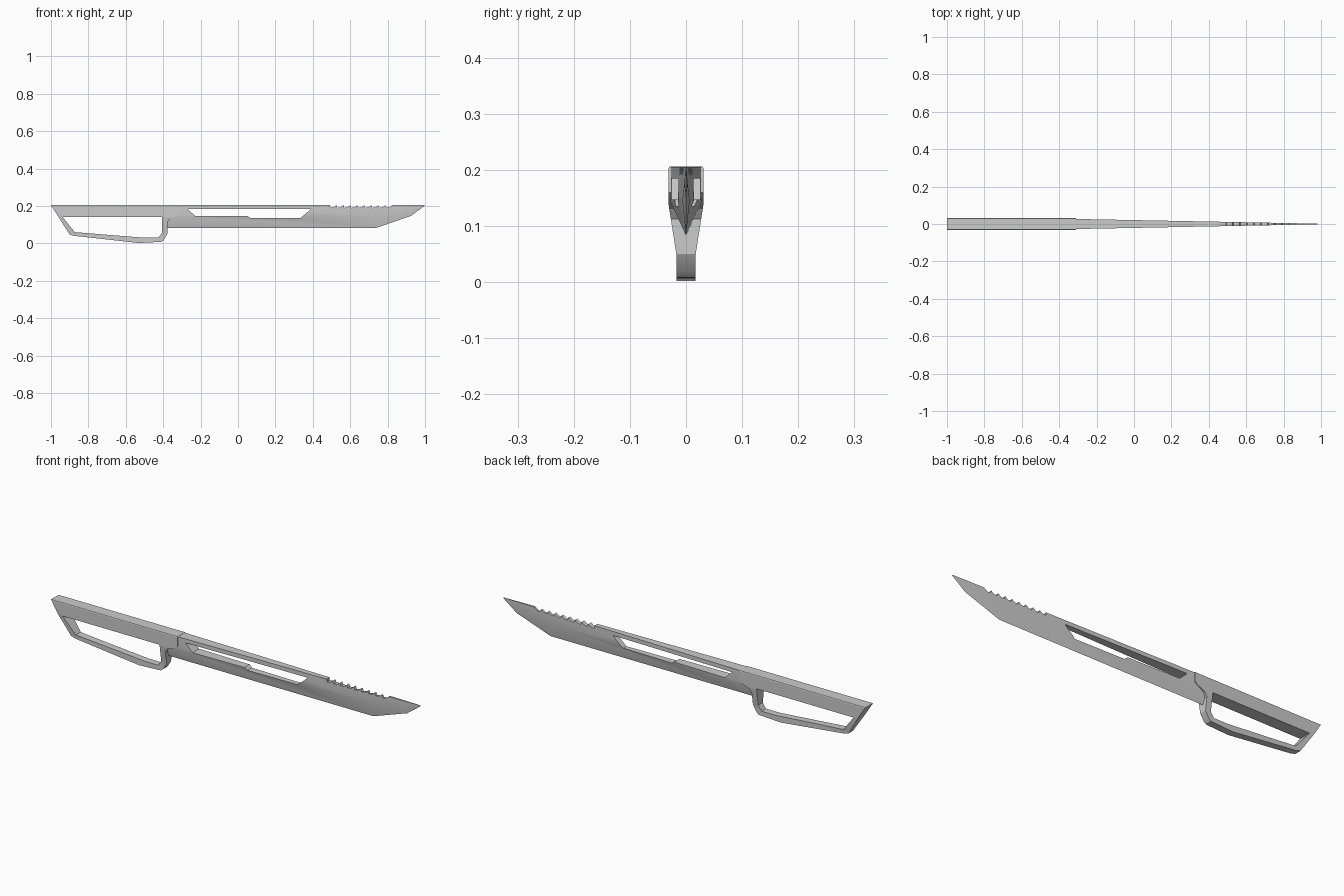
import bpy, bmesh, math

if "Cube" in bpy.data.objects:
    bpy.data.objects.remove(bpy.data.objects["Cube"])


def loft(name, rings):
    """Closed solid through equal-sized rings of points."""
    bm = bmesh.new()
    vs = [[bm.verts.new(p) for p in r] for r in rings]
    n = len(vs[0])
    for a, b in zip(vs, vs[1:]):
        for i in range(n):
            j = (i + 1) % n
            bm.faces.new((a[i], a[j], b[j], b[i]))
    bm.faces.new(vs[0])
    bm.faces.new(vs[-1])
    bmesh.ops.recalc_face_normals(bm, faces=bm.faces)
    me = bpy.data.meshes.new(name)
    bm.to_mesh(me)
    bm.free()
    ob = bpy.data.objects.new(name, me)
    bpy.context.collection.objects.link(ob)
    return ob


def prism(name, pts, w=0.1):
    """Side outline (x, z) extruded across y."""
    return loft(name, [[(x, y, z) for x, z in pts] for y in (-w, w)])


def boolean(ob, cutter, op='DIFFERENCE'):
    m = ob.modifiers.new(op.lower(), 'BOOLEAN')
    m.operation, m.solver, m.object = op, 'EXACT', cutter
    bpy.context.view_layer.objects.active = ob
    bpy.ops.object.modifier_apply(modifier=m.name)
    bpy.data.objects.remove(cutter)


def smooth(ob, angle):
    bpy.ops.object.select_all(action='DESELECT')
    ob.select_set(True)
    bpy.context.view_layer.objects.active = ob
    bpy.ops.object.shade_smooth_by_angle(angle=math.radians(angle))


TOP = 0.205

# Blade: flat spine tapering to a sharp lower edge and a clipped point
sections = [(-0.39, 0.0285, 0.145, 0.083), (0.74, 0.0065, 0.145, 0.083),
            (0.925, 0.003, 0.175, 0.147), (0.998, 0.0008, 0.203, 0.201)]
blade = loft("blade", [[(x, -w, TOP), (x, -w, s), (x, 0, e), (x, w, s), (x, w, TOP)]
                       for x, w, s, e in sections])

# Lightening slot through the blade
boolean(blade, prism("slot_cutter", [(-0.27, 0.185), (0.39, 0.185), (0.375, 0.17), (0.335, 0.136),
                                     (0.065, 0.136), (0.05, 0.147), (-0.23, 0.147)]))

# Saw teeth along the spine
teeth, step, count = [(0.49, 0.23)], 0.0375, 9
for i in range(count):
    x = 0.49 + i * step
    teeth += [(x + 0.004, 0.190), (x + 0.022, 0.193), (x + step - 0.002, TOP - 0.001)]
teeth.append((0.49 + count * step, 0.23))
boolean(blade, prism("teeth_cutter", teeth))
smooth(blade, 35)

# Handle with closed knuckle guard, narrower toward the bottom
handle = prism("handle", [(-1.029, 0.25), (-0.9, 0.047), (-0.875, 0.04), (-0.53, 0.002), (-0.41, 0.008),
                          (-0.397, 0.018), (-0.378, 0.05), (-0.378, 0.112), (-0.365, 0.13),
                          (-0.325, 0.147), (-0.31, 0.16), (-0.31, 0.25)])
half = [(0.029, 0.206), (0.031, 0.203), (0.031, 0.138), (0.017, 0.048), (0.017, -0.05)]
ring = half + [(-y, z) for y, z in reversed(half)]
boolean(handle, loft("taper", [[(x, y, z) for y, z in ring] for x in (-1.1, -0.2)]), 'INTERSECT')
boolean(handle, prism("grip_cutter", [(-0.938, 0.141), (-0.873, 0.06), (-0.5, 0.03), (-0.425, 0.03),
                                      (-0.407, 0.055), (-0.407, 0.141)]))
smooth(handle, 25)
